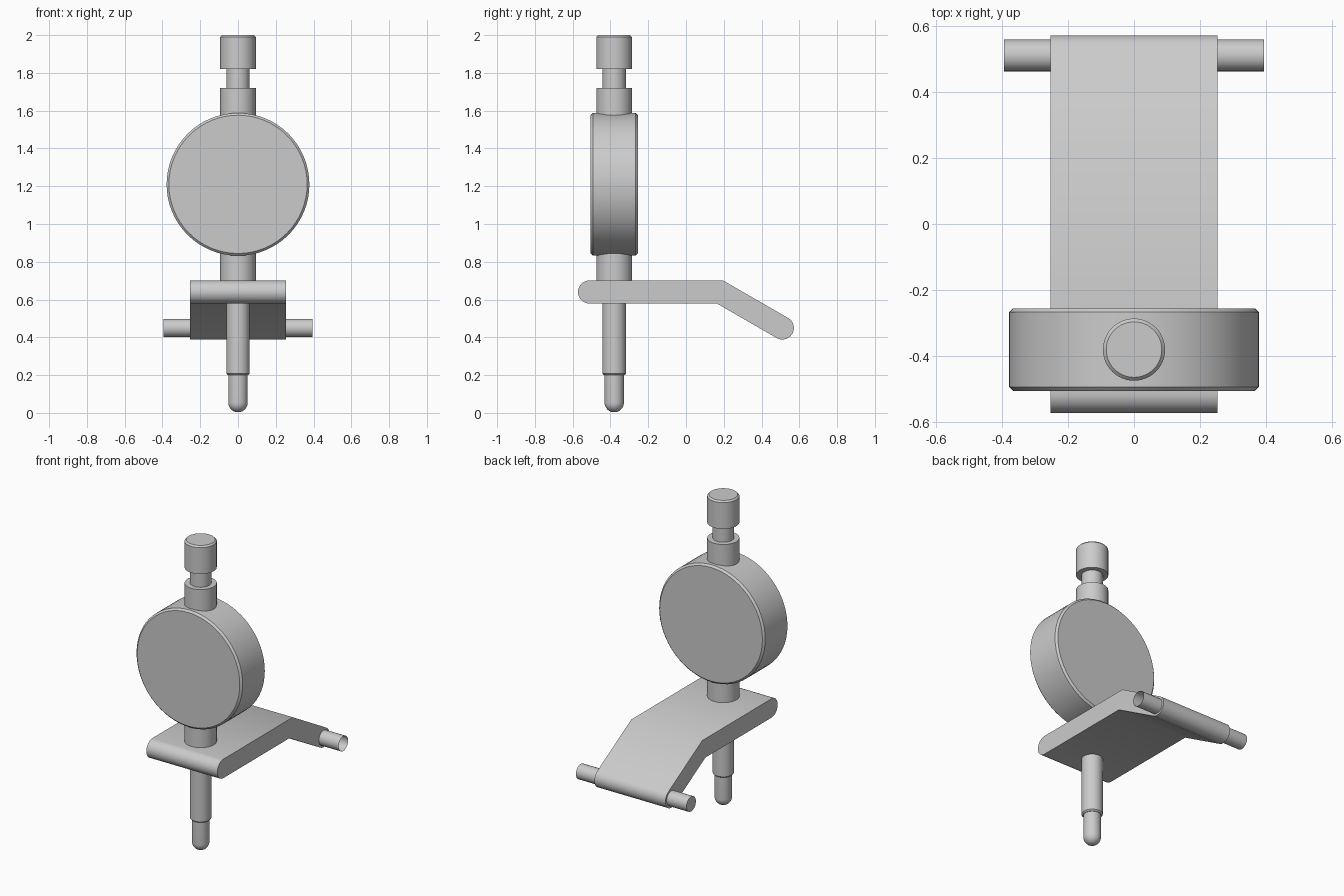
import bpy, bmesh
from math import pi, sin, cos, radians, tan
from mathutils import Matrix, Vector

if "Cube" in bpy.data.objects:
    bpy.data.objects.remove(bpy.data.objects["Cube"])

AXIS_Y = -0.38      # spindle axis position
SEG = 48


def finish(name, bm):
    bmesh.ops.recalc_face_normals(bm, faces=bm.faces)
    me = bpy.data.meshes.new(name)
    bm.to_mesh(me)
    bm.free()
    ob = bpy.data.objects.new(name, me)
    bpy.context.collection.objects.link(ob)
    bpy.ops.object.select_all(action='DESELECT')
    ob.select_set(True)
    bpy.context.view_layer.objects.active = ob
    bpy.ops.object.shade_smooth_by_angle(angle=radians(30))
    return ob


def lathe(name, profile, matrix, seg=SEG):
    """Revolve (radius, height) points around local z; caps come from radius 0."""
    bm = bmesh.new()
    rings = []
    for r, h in profile:
        n = 1 if r == 0 else seg
        rings.append([bm.verts.new((r * cos(2 * pi * i / seg), r * sin(2 * pi * i / seg), h))
                      for i in range(n)])
    for a, b in zip(rings, rings[1:]):
        if len(a) == 1:
            bm.faces.new(b)
        elif len(b) == 1:
            bm.faces.new(a)
        else:
            for i in range(seg):
                j = (i + 1) % seg
                bm.faces.new((a[i], a[j], b[j], b[i]))
    # drop the unused centre points
    bmesh.ops.delete(bm, geom=[v for v in bm.verts if not v.link_faces], context='VERTS')
    bm.transform(matrix)
    return finish(name, bm)


upright = Matrix.Translation((0, AXIS_Y, 0))

# Round dial body, facing front
lathe("dial_body", [(0, -0.125), (0.366, -0.125), (0.378, -0.113),
                    (0.378, 0.113), (0.366, 0.125), (0, 0.125)],
      Matrix.Translation((0, AXIS_Y, 1.21)) @ Matrix.Rotation(pi / 2, 4, 'X'), 64)

# Stem parts above and below the dial
lathe("top_cap", [(0, 1.82), (0.094, 1.82), (0.094, 1.99), (0.084, 2.0), (0, 2.0)], upright)
lathe("top_neck", [(0, 1.70), (0.062, 1.70), (0.062, 1.83), (0, 1.83)], upright)
lathe("upper_collar", [(0, 1.54), (0.094, 1.54), (0.094, 1.72), (0, 1.72)], upright)
lathe("lower_collar", [(0, 0.69), (0.094, 0.69), (0.094, 0.88), (0, 0.88)], upright)
lathe("spindle_sleeve", [(0, 0.20), (0.054, 0.20), (0.062, 0.208), (0.062, 0.60), (0, 0.60)], upright)

# Round-ended contact tip
R = 0.051
tip = [(0, 0.003)] + [(R * sin(a), R + 0.003 - R * cos(a))
                      for a in (pi / 2 * k / 10 for k in range(1, 11))]
lathe("contact_tip", tip + [(R, 0.21), (0, 0.21)], upright)

# Bent bracket plate with rounded ends, extruded across x
T, W, Z = 0.061, 0.253, 0.64
bend_y, slope = 0.18, radians(30)
end = Vector((0.51, Z - (0.51 - bend_y) * tan(slope)))
off = T * tan(slope / 2)
N = 16
outline = [(-0.511 + T * cos(a), Z + T * sin(a))
           for a in (-pi / 2 - pi * k / N for k in range(N + 1))]
outline.append((bend_y + off, Z + T))
outline += [(end.x + T * cos(a), end.y + T * sin(a))
            for a in (pi / 2 - slope - pi * k / N for k in range(N + 1))]
outline.append((bend_y - off, Z - T))
bm = bmesh.new()
face = bm.faces.new([bm.verts.new((-W, y, z)) for y, z in outline])
res = bmesh.ops.extrude_face_region(bm, geom=[face])
bmesh.ops.translate(bm, vec=(2 * W, 0, 0),
                    verts=[g for g in res["geom"] if isinstance(g, bmesh.types.BMVert)])
finish("bent_bracket", bm)

# Cross pin through the lower bracket end, left end capped, right end open
lathe("cross_pin", [(0, -0.394), (0.048, -0.394), (0.048, 0.394)],
      Matrix.Translation((0, end.x, end.y)) @ Matrix.Rotation(pi / 2, 4, 'Y'), 32)
